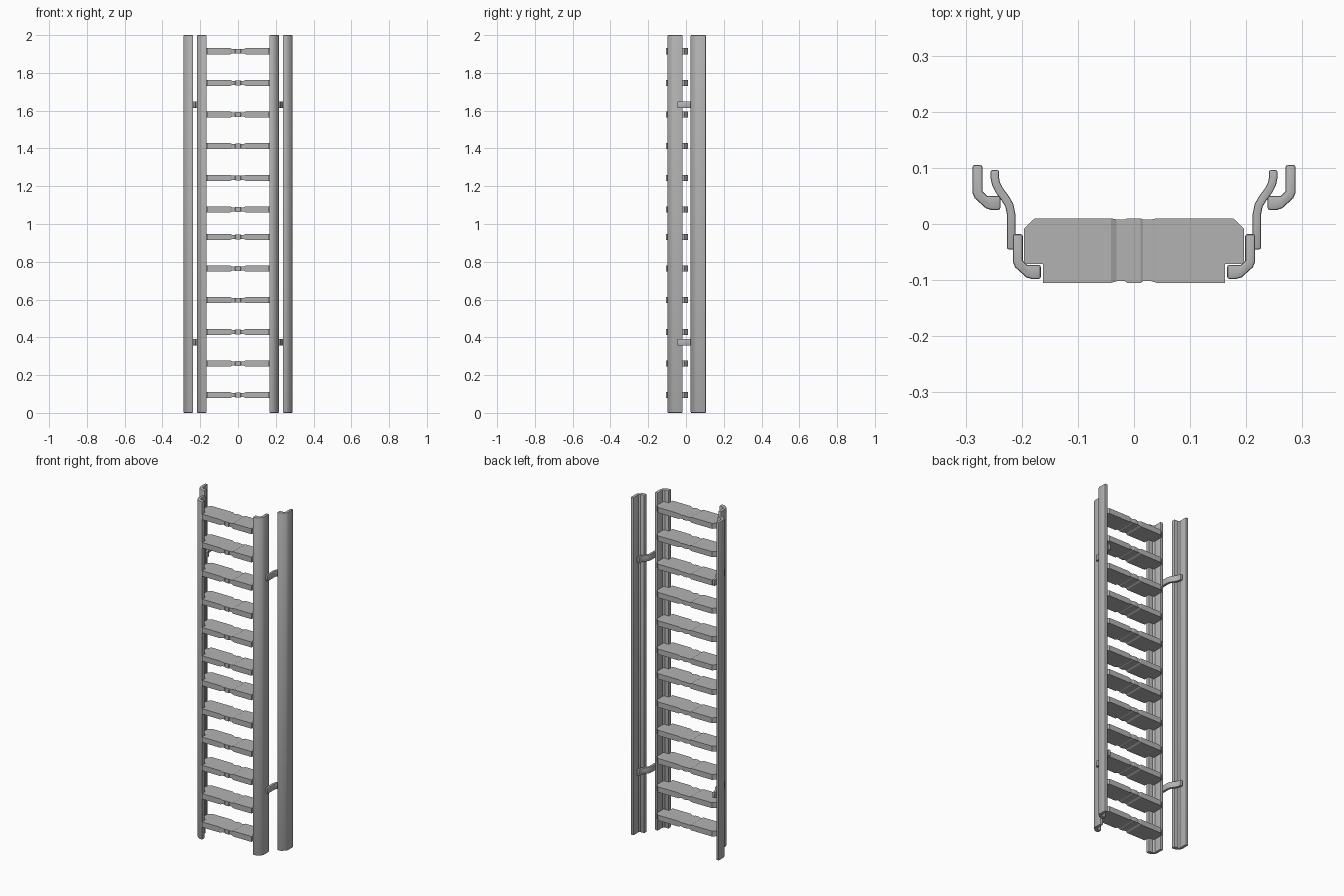
import bpy, bmesh, math
from mathutils import Vector

cube = bpy.data.objects.get("Cube")
if cube:
    bpy.data.objects.remove(cube, do_unlink=True)

GREY = (0.45, 0.45, 0.45, 1)
steel = bpy.data.materials.new("grey_steel")
steel.use_nodes = True
steel.diffuse_color = GREY
steel.node_tree.nodes["Principled BSDF"].inputs["Base Color"].default_value = GREY


def finish(name, bm, bevel=0.0, smooth=False):
    """Round the sharp edges, then turn the bmesh into a named object."""
    bmesh.ops.recalc_face_normals(bm, faces=bm.faces[:])
    if bevel:
        sharp = [e for e in bm.edges if e.calc_face_angle(0) > math.radians(60)]
        bmesh.ops.bevel(bm, geom=sharp, offset=bevel, segments=2,
                        profile=0.5, affect='EDGES', clamp_overlap=True)
    mesh = bpy.data.meshes.new(name)
    bm.to_mesh(mesh)
    bm.free()
    mesh.materials.append(steel)
    obj = bpy.data.objects.new(name, mesh)
    bpy.context.collection.objects.link(obj)
    if smooth:
        bpy.ops.object.select_all(action='DESELECT')
        obj.select_set(True)
        bpy.context.view_layer.objects.active = obj
        bpy.ops.object.shade_smooth_by_angle(angle=math.radians(40))


def prism(name, outline, z0, z1, bevel):
    """Extrude a plan outline upwards."""
    bm = bmesh.new()
    base = bm.faces.new([bm.verts.new((x, y, z0)) for x, y in outline])
    top = bmesh.ops.extrude_face_region(bm, geom=[base])
    verts = [v for v in top["geom"] if isinstance(v, bmesh.types.BMVert)]
    bmesh.ops.translate(bm, verts=verts, vec=(0, 0, z1 - z0))
    finish(name, bm, bevel, True)


def ribbon(path, width):
    """Plan outline of a strip of even width along a path."""
    pts = [Vector(p) for p in path]
    left, right = [], []
    for i, p in enumerate(pts):
        t = (pts[min(i + 1, len(pts) - 1)] - pts[max(i - 1, 0)]).normalized()
        n = Vector((-t.y, t.x)) * width / 2
        left.append(p + n)
        right.append(p - n)
    return left + right[::-1]


def rung(name, z):
    """Loft rectangles along x: notched ends and a waisted middle."""
    half = [(0.012, -0.105, 0.010, 0.013), (0.016, -0.102, 0.008, 0.011),
            (0.031, -0.102, 0.008, 0.011), (0.041, -0.105, 0.010, 0.016),
            (0.162, -0.105, 0.010, 0.016), (0.162, -0.071, 0.010, 0.016),
            (0.177, -0.071, 0.010, 0.016), (0.196, -0.071, -0.008, 0.016)]
    stations = [(-x, *rest) for x, *rest in reversed(half)] + half
    bm = bmesh.new()
    rings = [[bm.verts.new((x, y, z + dz)) for y, dz in
              ((front, -h), (back, -h), (back, h), (front, h))]
             for x, front, back, h in stations]
    for a, b in zip(rings, rings[1:]):
        for i in range(4):
            j = (i + 1) % 4
            bm.faces.new((a[i], a[j], b[j], b[i]))
    bm.faces.new(rings[0])
    bm.faces.new(rings[-1])
    bmesh.ops.remove_doubles(bm, verts=bm.verts[:], dist=1e-5)
    bmesh.ops.dissolve_degenerate(bm, edges=bm.edges[:], dist=1e-5)
    finish(name, bm)


# Angle-section side rails, front pair and back pair
RAIL = [(0.270, 0.105), (0.288, 0.105), (0.288, 0.056), (0.284, 0.046),
        (0.264, 0.028), (0.254, 0.025), (0.238, 0.025), (0.238, 0.050),
        (0.262, 0.050), (0.270, 0.058)]
BRACKET = [(0.219, -0.045), (0.219, 0.018), (0.222, 0.033), (0.229, 0.045),
           (0.240, 0.060), (0.246, 0.072), (0.248, 0.082), (0.248, 0.096)]

for side, s in (("left", 1), ("right", -1)):
    prism(f"back_rail_{side}", [(s * x, y) for x, y in RAIL], 0, 2, 0.004)
    prism(f"front_rail_{side}",
          [(s * (x - 0.072), y - 0.123) for x, y in RAIL], 0, 2, 0.004)
    # Cranked wall brackets
    strip = [(s * p.x, p.y) for p in ribbon(BRACKET, 0.015)]
    for level, z in (("lower", 0.374), ("upper", 1.631)):
        prism(f"{level}_bracket_{side}", strip, z - 0.018, z + 0.018, 0.003)

# Rungs, in two ladder sections of six
for section, start in (("lower", 0.094), ("upper", 1.077)):
    for i in range(6):
        rung(f"{section}_rung_{i + 1}", start + 0.1675 * i)
